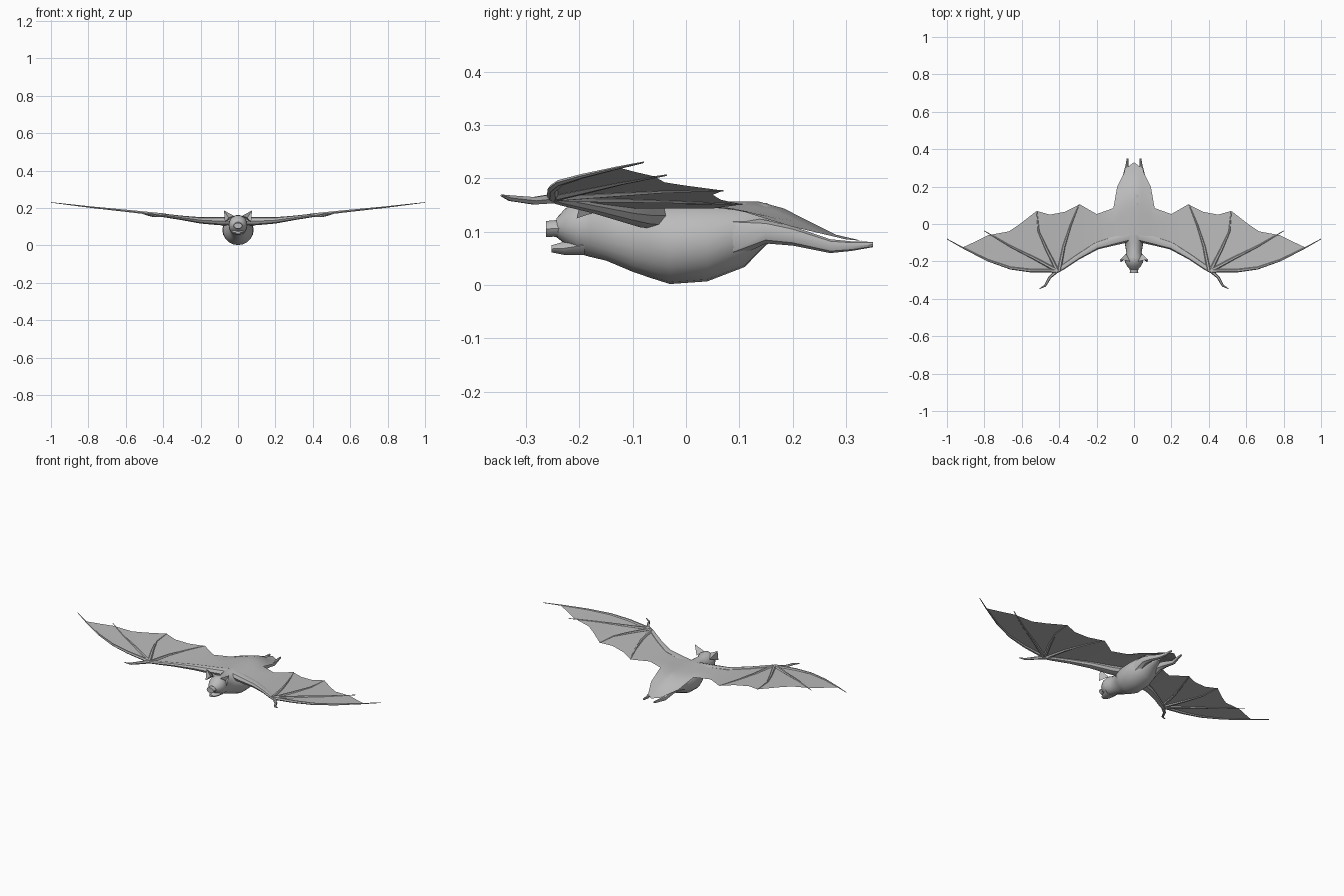
import bpy, bmesh, math
from mathutils import Vector

if "Cube" in bpy.data.objects:
    bpy.data.objects.remove(bpy.data.objects["Cube"])

grey = bpy.data.materials.new("soft_grey")
grey.diffuse_color = (0.5, 0.5, 0.5, 1)
grey.use_nodes = True
grey.node_tree.nodes["Principled BSDF"].inputs["Base Color"].default_value = grey.diffuse_color


def lerp_table(t, table):
    for (a, u), (b, v) in zip(table, table[1:]):
        if t <= b:
            return u + (v - u) * max(0, (t - a) / (b - a))
    return table[-1][1]


def wing_z(x, y=0.0):
    """Height of the wing sheet, sinking toward the tail."""
    z = lerp_table(abs(x), [(0, .157), (.1, .146), (.2, .144), (.3, .152), (.5, .175), (.8, .206), (1, .23)])
    z -= lerp_table(y, [(.15, 0), (.2, .02), (.27, .06), (.33, .074)])
    if abs(x) < .15:
        z -= lerp_table(y, [(.08, 0), (.14, .15), (.2, .2), (.3, 0)]) * min(abs(x), .1)
    return z


def finish(name, bm, mirror=False, angle=40):
    bmesh.ops.recalc_face_normals(bm, faces=bm.faces)
    mesh = bpy.data.meshes.new(name)
    bm.to_mesh(mesh)
    bm.free()
    mesh.materials.append(grey)
    ob = bpy.data.objects.new(name, mesh)
    bpy.context.collection.objects.link(ob)
    if mirror:
        m = ob.modifiers.new("mirror", 'MIRROR')
        m.use_clip = True
    bpy.ops.object.select_all(action='DESELECT')
    ob.select_set(True)
    bpy.context.view_layer.objects.active = ob
    bpy.ops.object.shade_smooth_by_angle(angle=math.radians(angle))
    return ob


def loft(name, path, radii, sides=8, mirror=False):
    """Elliptical rings (side radius, up radius) along a path."""
    bm = bmesh.new()
    pts = [Vector(p) for p in path]
    rings = []
    for i, (p, r) in enumerate(zip(pts, radii)):
        rx, rz = r if isinstance(r, tuple) else (r, r)
        t = pts[min(i + 1, len(pts) - 1)] - pts[max(i - 1, 0)]
        side = Vector((t.y, -t.x, 0)).normalized()
        up = Vector((0, 0, 1))
        rings.append([bm.verts.new(p + side * rx * math.cos(a) + up * rz * math.sin(a))
                      for a in (2 * math.pi * k / sides for k in range(sides))])
    for a, b in zip(rings, rings[1:]):
        for k in range(sides):
            n = (k + 1) % sides
            bm.faces.new((a[k], a[n], b[n], b[k]))
    bm.faces.new(rings[0])
    bm.faces.new(rings[-1])
    return finish(name, bm, mirror)


# Body and head: y, bottom, top, half width
sections = [(-.243, .09, .125, .02), (-.228, .078, .142, .036), (-.205, .06, .16, .048),
            (-.18, .053, .163, .05), (-.15, .046, .155, .041), (-.1, .025, .155, .05),
            (-.065, .013, .156, .07), (-.03, .002, .157, .08), (.04, .007, .157, .084),
            (.11, .034, .156, .068), (.15, .075, .154, .045), (.2, .1, .132, .018)]
loft("body", [(0, y, (b + t) / 2) for y, b, t, w in sections],
     [(w, (t - b) / 2) for y, b, t, w in sections], 20)

# Flat nose and lower jaw
loft("nose", [(0, -.22, .107), (0, -.248, .106), (0, -.262, .105)],
     [(.03, .022), (.022, .016), (.023, .016)], 10)
loft("jaw", [(0, -.19, .075), (0, -.228, .069), (0, -.252, .068)],
     [(.038, .02), (.027, .013), (.014, .007)], 10)

# Pointed ears with a hollow front
bm = bmesh.new()
tip, inner, outer, back, hollow = [bm.verts.new(p) for p in (
    (.075, -.19, .187), (.022, -.2, .158), (.07, -.205, .125), (.042, -.16, .14), (.05, -.188, .148))]
for f in ((tip, inner, hollow), (tip, hollow, outer), (tip, outer, back),
          (tip, back, inner), (inner, back, outer, hollow)):
    bm.faces.new(f)
finish("ears", bm, True, 20)

# Wing and tail sheet: leading edge point to trailing edge point
rows = [((0, -.06), (0, .33)), ((.04, -.06), (.04, .3)), ((.08, -.07), (.09, .2)),
        ((.1, -.075), (.11, .085)), ((.2, -.1), (.2, .053)), ((.3, -.165), (.29, .105)),
        ((.36, -.21), (.37, .065)), ((.39, -.235), (.45, .05)), ((.41, -.25), (.52, .07)),
        ((.47, -.25), (.61, 0)), ((.55, -.25), (.67, -.04)), ((.65, -.238), (.78, -.06)),
        ((.78, -.195), (.84, -.09)), ((.91, -.13), (.915, -.125))]
bm = bmesh.new()
grid = []
for a, b in rows:
    line = []
    for k in range(9):
        x, y = Vector(a).lerp(Vector(b), k / 8)
        line.append(bm.verts.new((x, y, wing_z(x, y))))
    grid.append(line)
for a, b in zip(grid, grid[1:]):
    for k in range(8):
        bm.faces.new((a[k], b[k], b[k + 1], a[k + 1]))
finish("wing_membrane", bm, True, 50)

# Upper arm and forearm
loft("arm", [(.02, -.06, .13), (.1, -.085, .13), (.2, -.115, .134), (.3, -.175, .147), (.38, -.23, .158),
             (.42, -.255, .163)],
     [(.035, .024), (.028, .022), (.022, .017), (.016, .012), (.014, .01), (.012, .008)], 8, True)

# Fingers that spread from the wrist
fingers = {
    "inner_finger": [(.40, -.245), (.375, -.12), (.34, -.01), (.294, .105)],
    "second_finger": [(.41, -.25), (.47, -.13), (.51, -.04), (.52, .07)],
    "third_finger": [(.41, -.25), (.54, -.18), (.66, -.12), (.8, -.037)],
    "outer_finger": [(.41, -.25), (.55, -.25), (.66, -.236), (.78, -.195), (.91, -.13), (1, -.08)]}
for name, pts in fingers.items():
    n = len(pts) - 1
    loft(name, [(x, y, wing_z(x)) for x, y in pts],
         [(.011 - .009 * i / n, .009 - .0075 * i / n) for i in range(n + 1)], 6, True)

# Hooked thumb
loft("thumb", [(.41, -.25, .162), (.45, -.285, .158), (.475, -.33, .163), (.505, -.346, .168)],
     [.01, .008, .006, .002], 6, True)

# Hind legs and feet
loft("hind_leg", [(.045, .09, .09), (.05, .15, .1), (.05, .2, .092), (.047, .27, .073), (.038, .31, .073),
                  (.034, .35, .076)],
     [(.03, .04), (.024, .022), (.016, .018), (.01, .013), (.008, .009), (.005, .005)], 8, True)
